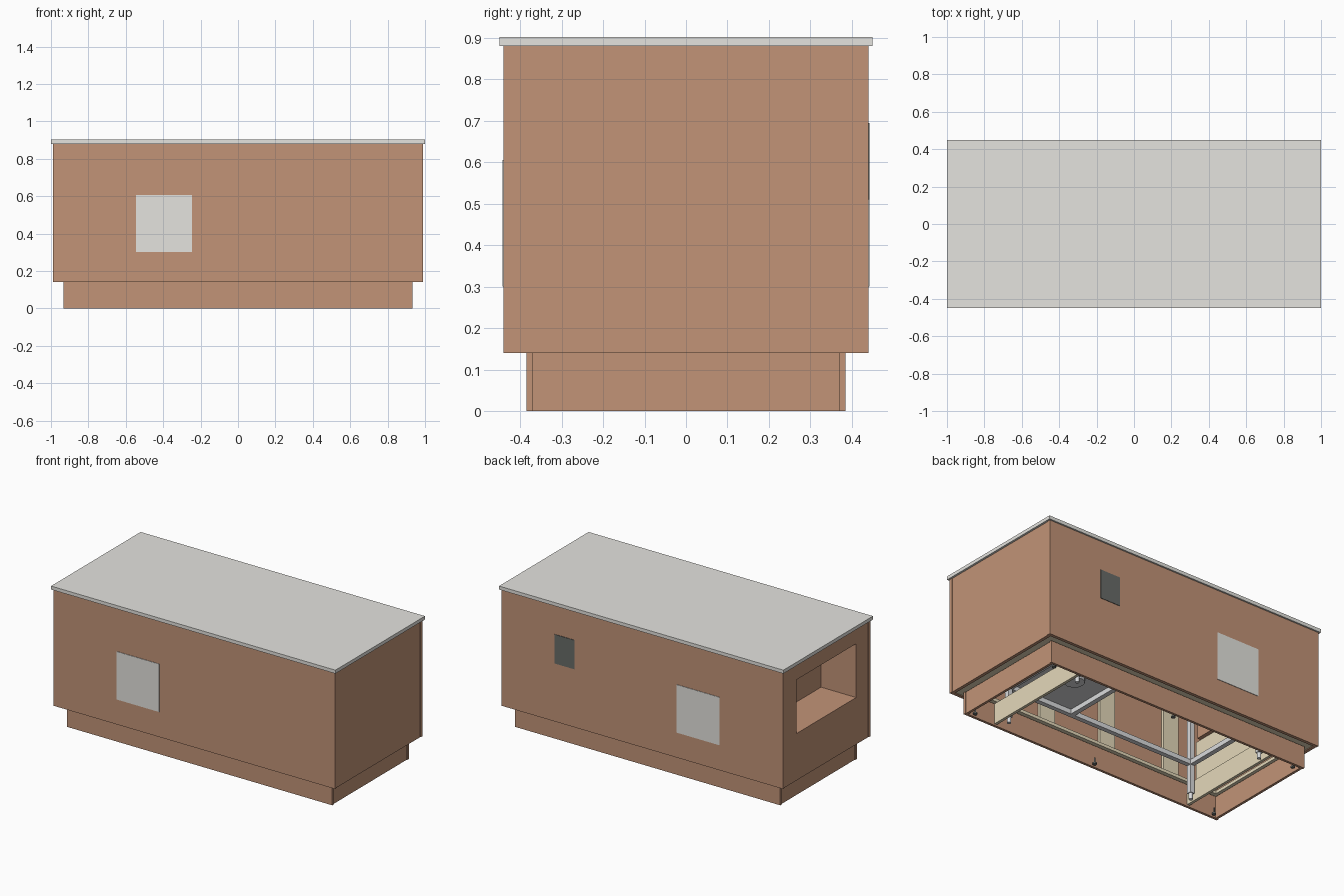
import bpy
import bmesh
from mathutils import Matrix, Vector

default = bpy.data.objects.get("Cube")
if default:
    bpy.data.objects.remove(default, do_unlink=True)


def material(name, rgb):
    mat = bpy.data.materials.new(name)
    mat.use_nodes = True
    mat.diffuse_color = (*rgb, 1)
    mat.node_tree.nodes["Principled BSDF"].inputs["Base Color"].default_value = (*rgb, 1)
    return mat


BROWN = material("brown cladding", (0.54, 0.295, 0.185))
STONE = material("pale stone", (0.78, 0.77, 0.735))
DARK = material("dark grey", (0.14, 0.15, 0.14))
BEIGE = material("beige plywood", (0.78, 0.69, 0.49))
STEEL = material("light steel", (0.70, 0.71, 0.72))


def finish(name, bm, mat):
    mesh = bpy.data.meshes.new(name)
    bm.to_mesh(mesh)
    bm.free()
    mesh.materials.append(mat)
    obj = bpy.data.objects.new(name, mesh)
    bpy.context.collection.objects.link(obj)
    return obj


def box(name, mat, xs, ys, zs):
    """Box between the given pairs of limits."""
    lo, hi = Vector((xs[0], ys[0], zs[0])), Vector((xs[1], ys[1], zs[1]))
    bm = bmesh.new()
    place = Matrix.Translation((lo + hi) / 2) @ Matrix.Diagonal((*(hi - lo), 1))
    bmesh.ops.create_cube(bm, size=1, matrix=place)
    return finish(name, bm, mat)


def bar(name, mat, centre, size):
    return box(name, mat, *[(c - s / 2, c + s / 2) for c, s in zip(centre, size)])


def cylinder(name, mat, centre, radius, height):
    bm = bmesh.new()
    bmesh.ops.create_cone(bm, cap_ends=True, segments=12, radius1=radius, radius2=radius,
                          depth=height, matrix=Matrix.Translation(centre))
    return finish(name, bm, mat)


# Worktop
box("worktop", STONE, (-1, 1), (-0.45, 0.45), (0.88, 0.902))

# Outer cladding, plinth and the plywood base joining them
BODY = (0.14, 0.88)
for side, label in ((-1, "front"), (1, "back")):
    bar(label + "_panel", BROWN, (0, side * 0.43, sum(BODY) / 2), (1.98, 0.02, BODY[1] - BODY[0]))
    bar(label + "_plinth", BROWN, (0, side * 0.377, 0.07), (1.865, 0.016, 0.14))
    bar(label + "_base", BEIGE, (0, side * 0.385, 0.155), (1.94, 0.07, 0.02))
ends = {}
for side, label in ((-1, "right"), (1, "left")):
    ends[label] = bar(label + "_panel", BROWN, (side * 0.977, 0, sum(BODY) / 2),
                      (0.02, 0.84, BODY[1] - BODY[0]))
    bar(label + "_plinth", BROWN, (side * 0.92, 0, 0.07), (0.016, 0.738, 0.14))
    bar(label + "_base", BEIGE, (side * 0.932, 0, 0.155), (0.07, 0.70, 0.02))

# Open niche cut into one end
NICHE_Y, NICHE_Z = (-0.30, 0.30), (0.438, 0.78)
cutter = box("niche_cutter", BROWN, (-1.1, -0.9), NICHE_Y, NICHE_Z)
cutter.hide_render = True
panel = ends["right"]
cut = panel.modifiers.new("niche", "BOOLEAN")
cut.operation, cut.solver, cut.object = "DIFFERENCE", "EXACT", cutter
bpy.context.view_layer.objects.active = panel
bpy.ops.object.modifier_apply(modifier=cut.name)
bpy.data.objects.remove(cutter, do_unlink=True)

T = 0.012
box("niche_floor", BROWN, (-0.967, -0.74), NICHE_Y, (NICHE_Z[0] - T, NICHE_Z[0]))
box("niche_ceiling", BROWN, (-0.967, -0.74), NICHE_Y, (NICHE_Z[1], NICHE_Z[1] + T))
box("niche_back", BROWN, (-0.74, -0.74 + T), (-0.312, 0.312), (NICHE_Z[0] - T, NICHE_Z[1] + T))
for side in (-1, 1):
    bar("niche_side", BROWN, (-0.8535, side * (0.30 + T / 2), sum(NICHE_Z) / 2),
        (0.227, T, NICHE_Z[1] - NICHE_Z[0] + 2 * T))

# Thin access plates on the long faces
box("front_plate", STONE, (-0.545, -0.245), (-0.443, -0.438), (0.30, 0.605))
box("back_plate", STONE, (-0.545, -0.245), (0.438, 0.443), (0.30, 0.605))
box("back_small_plate", DARK, (0.475, 0.615), (0.438, 0.443), (0.51, 0.695))

# Plywood studs behind the cladding and cross ribs in the plinth
for x in (-0.61, -0.14, 0.30, 0.74):
    for side in (-1, 1):
        bar("wall_stud", BEIGE, (x, side * 0.41, 0.525), (0.11, 0.018, 0.70))
for side in (-1, 1):
    bar("plinth_rib", BEIGE, (side * 0.71, 0, 0.075), (0.018, 0.736, 0.13))
    bar("inner_bulkhead", BEIGE, (side * 0.76, 0, 0.30), (0.016, 0.70, 0.25))

# Steel frame on four legs
for sx in (-1, 1):
    for sy in (-1, 1):
        bar("frame_leg", STEEL, (sx * 0.67, sy * 0.30, 0.45), (0.03, 0.03, 0.82))
        cylinder("leg_foot", STEEL, (sx * 0.67, sy * 0.30, 0.022), 0.012, 0.04)
for sy in (-1, 1):
    for z in (0.235, 0.85):
        bar("long_rail", STEEL, (0, sy * 0.30, z), (1.31, 0.03, 0.03))
for x in (-0.67, 0.21, 0.67):
    for z in (0.235, 0.85):
        bar("cross_rail", STEEL, (x, 0, z), (0.03, 0.57, 0.03))

# Equipment shelf resting on the frame
box("equipment_shelf", STEEL, (0.225, 0.655), (-0.285, 0.285), (0.25, 0.262))
cylinder("shelf_fitting", STEEL, (0.44, 0, 0.235), 0.06, 0.03)

# Levelling feet under the plinth
for x in (-0.88, 0, 0.88):
    for side in (-1, 1):
        cylinder("levelling_stem", DARK, (x, side * 0.345, 0.025), 0.005, 0.04)
        cylinder("levelling_foot", DARK, (x, side * 0.345, 0.006), 0.012, 0.01)
